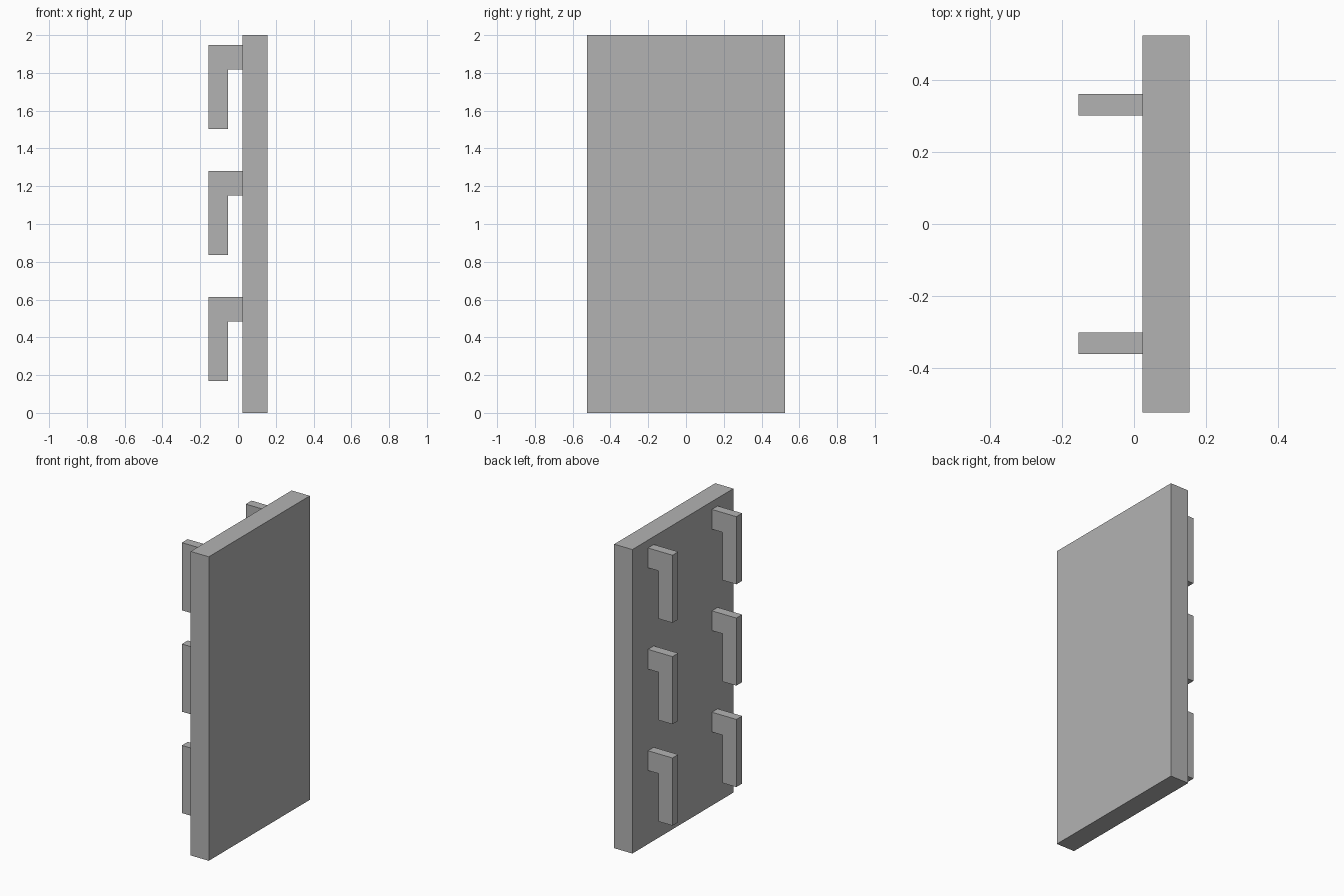
import bpy
import bmesh

cube = bpy.data.objects.get("Cube")
if cube:
    bpy.data.objects.remove(cube, do_unlink=True)

grey = bpy.data.materials.new("plain grey")
grey.use_nodes = True
colour = (0.45, 0.45, 0.45, 1)
grey.diffuse_color = colour
grey.node_tree.nodes["Principled BSDF"].inputs["Base Color"].default_value = colour


def extrude_profile(name, profile, y_min, y_max):
    """Extrude an (x, z) outline along y."""
    bm = bmesh.new()
    face = bm.faces.new([bm.verts.new((x, y_min, z)) for x, z in profile])
    result = bmesh.ops.extrude_face_region(bm, geom=[face])
    verts = [v for v in result["geom"] if isinstance(v, bmesh.types.BMVert)]
    bmesh.ops.translate(bm, verts=verts, vec=(0, y_max - y_min, 0))
    bmesh.ops.recalc_face_normals(bm, faces=bm.faces)
    mesh = bpy.data.meshes.new(name)
    bm.to_mesh(mesh)
    bm.free()
    mesh.materials.append(grey)
    obj = bpy.data.objects.new(name, mesh)
    bpy.context.collection.objects.link(obj)
    return obj


# Upright board
BACK, FRONT = 0.023, 0.155
extrude_profile("board", [(BACK, 0), (FRONT, 0), (FRONT, 2), (BACK, 2)], -0.525, 0.525)

# Downward hooks: three rows on each side of the board
OUTER, INNER = -0.155, -0.053
for row, top in enumerate((0.614, 1.281, 1.948), 1):
    outline = [(BACK, top), (OUTER, top), (OUTER, top - 0.445),
               (INNER, top - 0.445), (INNER, top - 0.13), (BACK, top - 0.13)]
    for side, y in (("front", -0.332), ("rear", 0.332)):
        extrude_profile(f"{side}_hook_{row}", outline, y - 0.03, y + 0.03)
